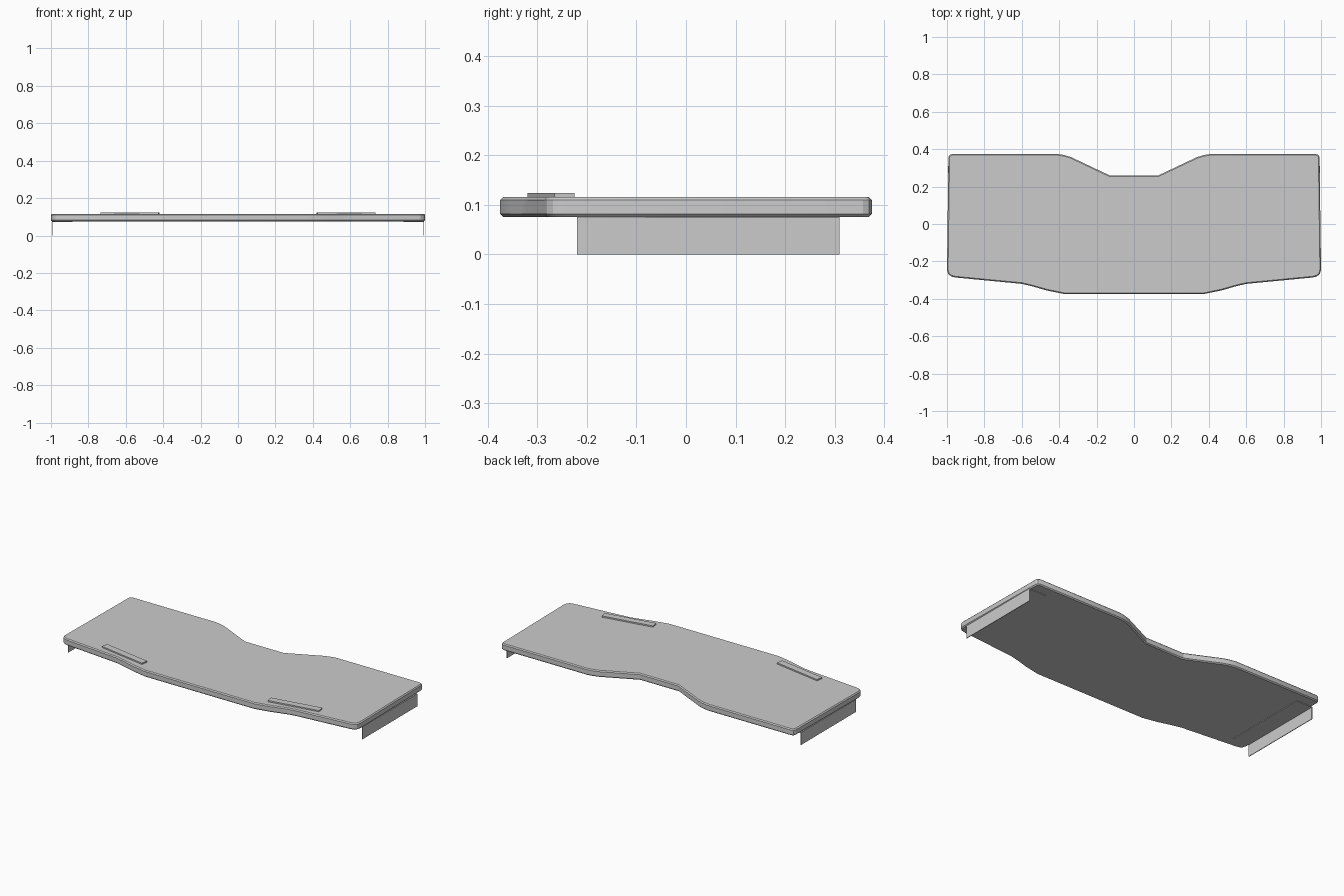
import bpy, bmesh, math
from mathutils import Matrix

if "Cube" in bpy.data.objects:
    bpy.data.objects.remove(bpy.data.objects["Cube"])


def finish(bm, name):
    bmesh.ops.recalc_face_normals(bm, faces=bm.faces)
    mesh = bpy.data.meshes.new(name)
    bm.to_mesh(mesh)
    bm.free()
    obj = bpy.data.objects.new(name, mesh)
    bpy.context.collection.objects.link(obj)
    return obj


def prism(name, outline, direction, matrix=Matrix(), chamfer=0):
    """Extrude a closed outline, optionally chamfering both cap rims."""
    bm = bmesh.new()
    face = bm.faces.new([bm.verts.new(p) for p in outline])
    ext = bmesh.ops.extrude_face_region(bm, geom=[face], use_keep_orig=True)
    verts = [g for g in ext["geom"] if isinstance(g, bmesh.types.BMVert)]
    bmesh.ops.translate(bm, verts=verts, vec=direction)
    if chamfer:
        caps = [f for f in bm.faces if len(f.verts) > 4]
        rims = list({e for f in caps for e in f.edges})
        bmesh.ops.bevel(bm, geom=rims, offset=chamfer, segments=1, affect='EDGES')
    bm.transform(matrix)
    return finish(bm, name)


# Board: right half of the outline, from back notch round to the front edge
half = [(0.13, 0.26), (0.335, 0.357), (0.37, 0.368), (0.41, 0.375),
        (0.972, 0.375), (0.986, 0.369), (0.992, 0.357),
        (1.0, -0.245), (0.993, -0.268), (0.977, -0.281), (0.955, -0.286),
        (0.60, -0.32), (0.548, -0.332), (0.468, -0.355), (0.37, -0.375)]
outline = half + [(-x, y) for x, y in reversed(half)]
board = prism("board", [(x, y, 0.076) for x, y in outline], (0, 0, 0.04), chamfer=0.006)
bpy.context.view_layer.objects.active = board
board.select_set(True)
bpy.ops.object.shade_smooth_by_angle(angle=math.radians(25))

# Thin L-shaped side brackets and angled raised strips, one per side
T = 0.004
angle_profile = [(0.995, 0), (0.995, 0.076), (0.886, 0.076), (0.886, 0.076 - T),
                 (0.995 - T, 0.076 - T), (0.995 - T, 0)]
L, W = 0.313, 0.041
for side, s in (("right", 1), ("left", -1)):
    flip = Matrix.Scale(s, 4, (1, 0, 0))
    prism(side + "_bracket", [(x, -0.22, z) for x, z in angle_profile],
          (0, 0.53, 0), flip)
    place = flip @ Matrix.Translation((0.426, -0.32, 0.115)) @ Matrix.Rotation(math.radians(10), 4, 'Z')
    prism(side + "_strip", [(0, 0, 0), (L, 0, 0), (L, W, 0), (0, W, 0)],
          (0, 0, 0.009), place)
